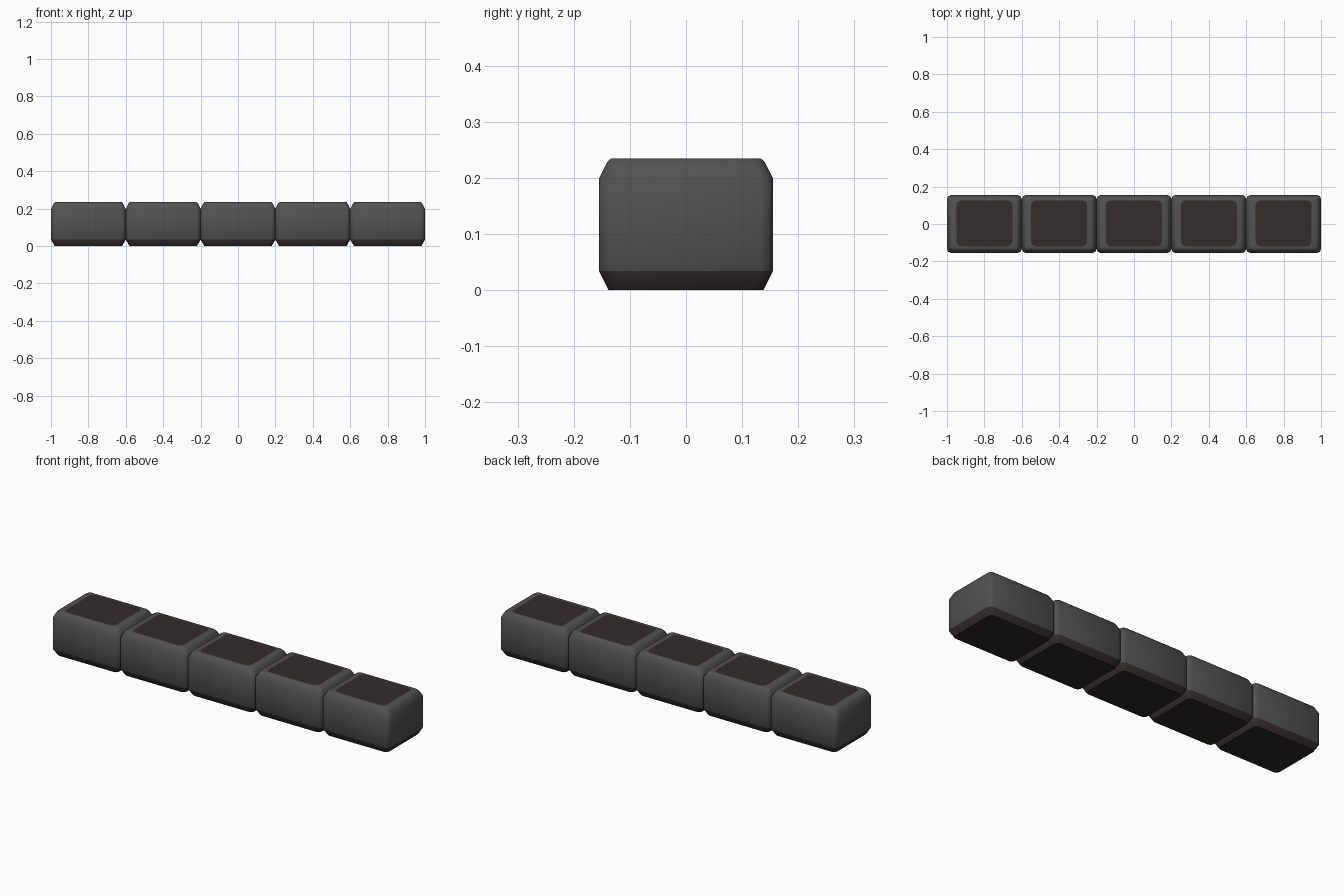
import bpy, bmesh, math

if "Cube" in bpy.data.objects:
    bpy.data.objects.remove(bpy.data.objects["Cube"])

BLOCKS = 5
PITCH = 0.4


def material(name, rgb):
    m = bpy.data.materials.new(name)
    m.diffuse_color = (*rgb, 1.0)
    m.use_nodes = True
    m.node_tree.nodes["Principled BSDF"].inputs["Base Color"].default_value = m.diffuse_color
    return m


grey = material("charcoal grey", (0.083, 0.083, 0.083))
brown = material("dark brown", (0.034, 0.025, 0.025))
black = material("soot black", (0.024, 0.021, 0.019))


def ring(bm, hx, hy, z, r, cy=0.0, steps=3):
    """Rounded rectangle of vertices, counter-clockwise."""
    verts = []
    for k, (sx, sy) in enumerate([(1, 1), (-1, 1), (-1, -1), (1, -1)]):
        for i in range(steps):
            a = math.pi / 2 * (k + i / (steps - 1))
            verts.append(bm.verts.new((sx * (hx - r) + r * math.cos(a),
                                       cy + sy * (hy - r) + r * math.sin(a), z)))
    return verts


def build_block_mesh():
    bm = bmesh.new()
    # half x, half y, z, corner radius, y offset
    levels = [(0.180, 0.138, 0.0, 0.018, 0),
              (0.200, 0.155, 0.034, 0.022, 0),
              (0.200, 0.155, 0.199, 0.022, 0),
              (0.185, 0.140, 0.229, 0.020, 0),
              (0.178, 0.133, 0.235, 0.018, 0),
              (0.150, 0.123, 0.235, 0.025, 0.003)]
    rings = [ring(bm, *lv) for lv in levels]
    for level, (a, b) in enumerate(zip(rings, rings[1:])):
        for i in range(len(a)):
            j = (i + 1) % len(a)
            f = bm.faces.new((a[i], a[j], b[j], b[i]))
            f.material_index = 1 if level == 0 else 0   # brown lower bevel
    bm.faces.new(rings[-1]).material_index = 1          # brown top patch
    bm.faces.new(rings[0][::-1]).material_index = 2     # underside
    bmesh.ops.recalc_face_normals(bm, faces=bm.faces)
    mesh = bpy.data.meshes.new("block")
    bm.to_mesh(mesh)
    bm.free()
    for m in (grey, brown, black):
        mesh.materials.append(m)
    return mesh


# Row of identical bevelled blocks
for n in range(BLOCKS):
    ob = bpy.data.objects.new(f"block_{n + 1}", build_block_mesh())
    ob.location.x = (n - (BLOCKS - 1) / 2) * PITCH
    bpy.context.collection.objects.link(ob)
    bpy.ops.object.select_all(action='DESELECT')
    ob.select_set(True)
    bpy.context.view_layer.objects.active = ob
    bpy.ops.object.shade_smooth_by_angle(angle=math.radians(50))
